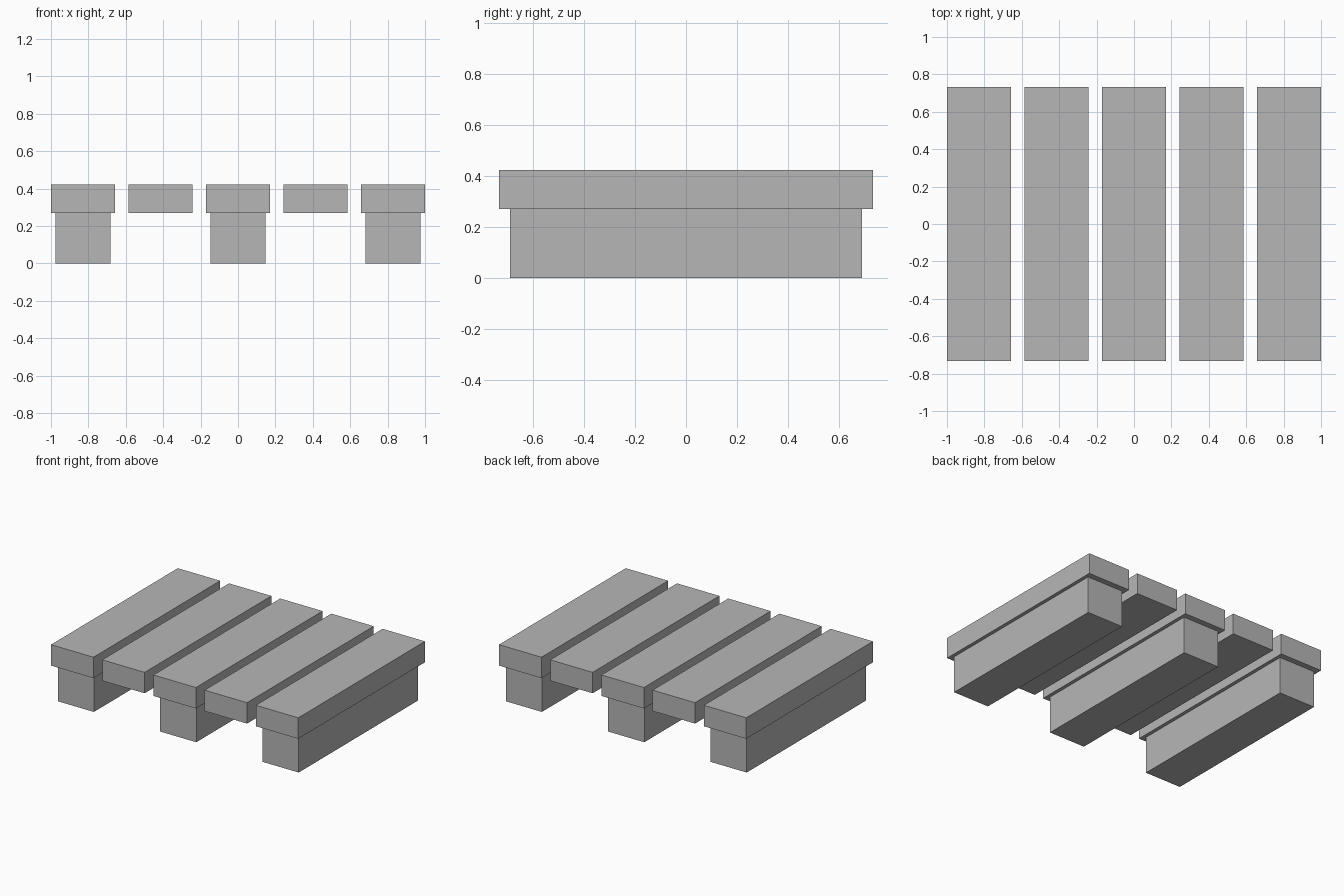
import bpy

cube = bpy.data.objects.get("Cube")
if cube:
    bpy.data.objects.remove(cube, do_unlink=True)

# Plain grey used on every part
grey = bpy.data.materials.new("plain_grey")
grey.use_nodes = True
GREY = (0.47, 0.47, 0.47, 1.0)
grey.diffuse_color = GREY
grey.node_tree.nodes["Principled BSDF"].inputs["Base Color"].default_value = GREY


def box(name, x, size, bottom):
    """Box centred on y = 0 with its underside at the given height."""
    bpy.ops.mesh.primitive_cube_add(size=1, location=(x, 0, bottom + size[2] / 2))
    obj = bpy.context.object
    obj.name = name
    obj.scale = size
    bpy.ops.object.transform_apply(location=False, rotation=False, scale=True)
    obj.data.materials.append(grey)
    return obj


RUNNER = (0.292, 1.38, 0.27)
PLANK = (0.343, 1.464, 0.153)
OUTER_X = 1 - PLANK[0] / 2

# Three runners on the ground
for i, side in enumerate(("right", "middle", "left")):
    box(f"runner_{side}", (i - 1) * OUTER_X, RUNNER, 0)

# Five evenly spaced deck planks
for i in range(5):
    box(f"deck_plank_{i + 1}", (i - 2) * OUTER_X / 2, PLANK, RUNNER[2])
